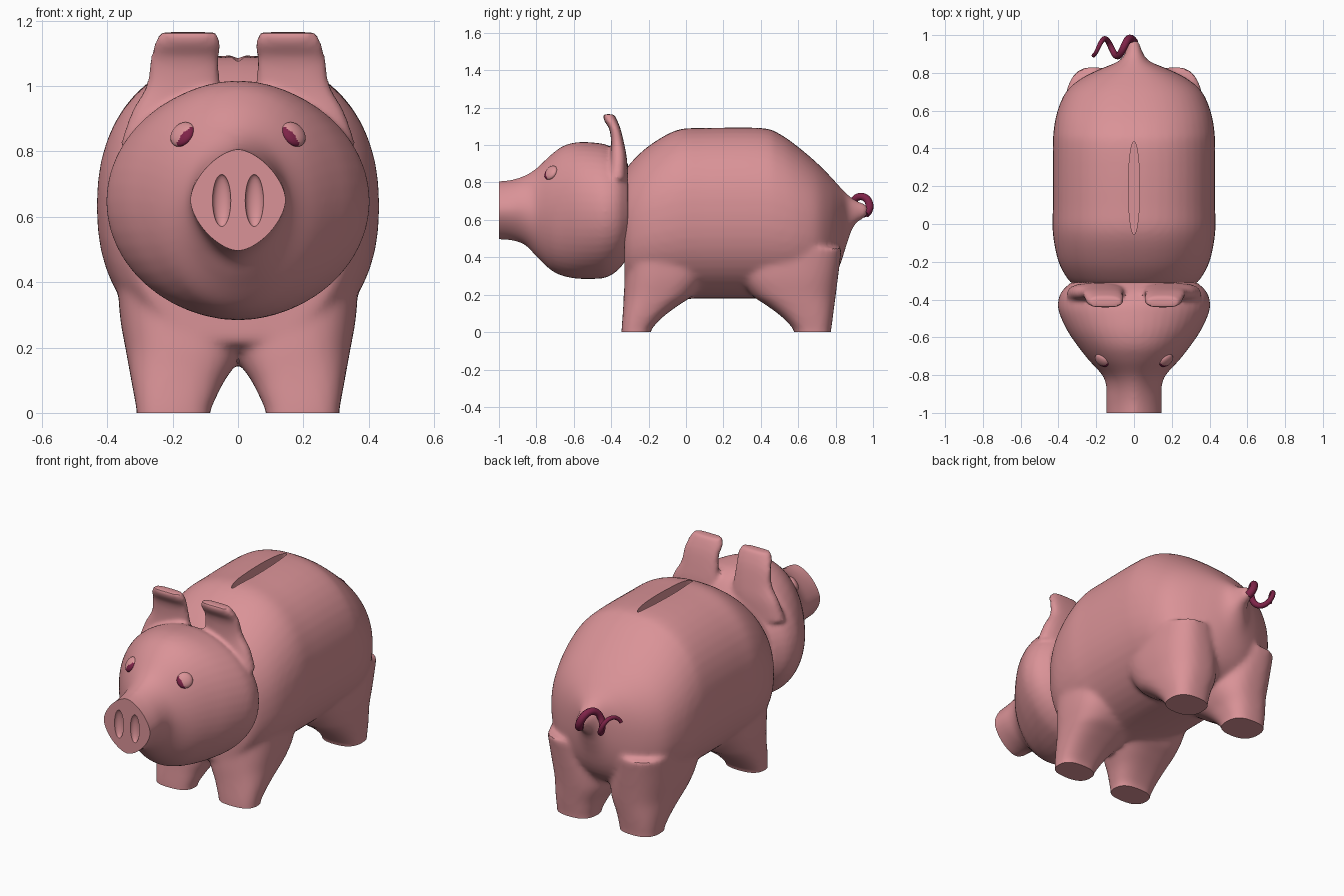
import bpy, bmesh, math
from mathutils import Vector

if "Cube" in bpy.data.objects:
    bpy.data.objects.remove(bpy.data.objects["Cube"])


def material(name, rgb):
    m = bpy.data.materials.new(name)
    m.diffuse_color = (*rgb, 1)
    m.use_nodes = True
    m.node_tree.nodes["Principled BSDF"].inputs["Base Color"].default_value = m.diffuse_color
    return m


PINK = material("pink glaze", (0.70, 0.29, 0.31))
CRIMSON = material("dark crimson", (0.21, 0.017, 0.065))


def spline_rows(rows, steps=4):
    """Catmull-Rom subdivision of a table of section values."""
    out = []
    for i in range(len(rows) - 1):
        a, b, c, d = (rows[max(0, min(len(rows) - 1, i + k))] for k in (-1, 0, 1, 2))
        for s in range(steps):
            t = s / steps
            out.append([0.5 * (2*q + (r-p)*t + (2*p - 5*q + 4*r - u)*t*t + (3*q - p - 3*r + u)*t**3)
                        for p, q, r, u in zip(a, b, c, d)])
    out.append(list(rows[-1]))
    return out


def loft(bm, rows, axis, mirror=1, sides=48):
    """Closed superellipse loft. Row: position, u centre, v centre, u half, v half, exponent."""
    rings = []
    for p, cu, cv, hu, hv, n in spline_rows(rows):
        ring = []
        for k in range(sides):
            a = 2 * math.pi * k / sides
            c, s = math.cos(a), math.sin(a)
            u = (cu + hu * math.copysign(abs(c) ** (2 / n), c)) * mirror
            v = cv + hv * math.copysign(abs(s) ** (2 / n), s)
            ring.append(bm.verts.new((u, p, v) if axis == "y" else (u, v, p)))
        rings.append(ring)
    faces = [bm.faces.new(rings[0]), bm.faces.new(rings[-1][::-1])]
    for r0, r1 in zip(rings, rings[1:]):
        for k in range(sides):
            j = (k + 1) % sides
            faces.append(bm.faces.new((r0[k], r1[k], r1[j], r0[j])))
    bmesh.ops.recalc_face_normals(bm, faces=faces)


def make_object(name, bm, mat=None):
    me = bpy.data.meshes.new(name)
    bm.to_mesh(me)
    bm.free()
    ob = bpy.data.objects.new(name, me)
    bpy.context.collection.objects.link(ob)
    if mat:
        me.materials.append(mat)
    return ob


def apply_modifier(ob, kind, **settings):
    m = ob.modifiers.new(kind, kind)
    for k, v in settings.items():
        setattr(m, k, v)
    bpy.context.view_layer.objects.active = ob
    bpy.ops.object.modifier_apply(modifier=m.name)


def blend(ob, voxel, smooth):
    """Fuse overlapping volumes into one soft skin."""
    apply_modifier(ob, "REMESH", mode="VOXEL", voxel_size=voxel)
    apply_modifier(ob, "SMOOTH", factor=0.5, iterations=smooth)


def slice_flat(ob, co, no):
    """Cut off everything beyond a plane and cap it."""
    bm = bmesh.new()
    bm.from_mesh(ob.data)
    bmesh.ops.bisect_plane(bm, geom=bm.verts[:] + bm.edges[:] + bm.faces[:],
                           plane_co=co, plane_no=no, clear_outer=True)
    bmesh.ops.holes_fill(bm, edges=[e for e in bm.edges if e.is_boundary], sides=0)
    bmesh.ops.recalc_face_normals(bm, faces=bm.faces[:])
    bm.to_mesh(ob.data)
    bm.free()


def cut(ob, cutter):
    apply_modifier(ob, "BOOLEAN", operation="DIFFERENCE", solver="EXACT", object=cutter)
    bpy.data.objects.remove(cutter)


def smooth_shade(ob, angle=40):
    bpy.ops.object.select_all(action="DESELECT")
    ob.select_set(True)
    bpy.context.view_layer.objects.active = ob
    bpy.ops.object.shade_smooth_by_angle(angle=math.radians(angle))


# Body trunk: y, half width, bottom, top
trunk = [(-.33, .30, .22, .85), (-.30, .345, .20, .90), (-.20, .40, .18, .995),
         (-.05, .43, .175, 1.08), (.10, .43, .18, 1.092), (.40, .43, .18, 1.092),
         (.50, .425, .18, 1.06), (.60, .405, .19, .99), (.70, .36, .22, .905),
         (.77, .28, .27, .835), (.82, .18, .35, .78), (.86, .085, .47, .74),
         (.90, .05, .57, .71), (.97, .025, .62, .68)]
# Front leg: z, inner x, outer x, front y, back y
leg = [(-.08, .085, .31, -.345, -.19), (0, .085, .31, -.345, -.19),
       (.05, .065, .318, -.342, -.155), (.10, .04, .327, -.338, -.10),
       (.15, .005, .336, -.335, -.03), (.20, -.02, .345, -.333, .04),
       (.30, -.03, .362, -.325, .10), (.45, 0, .37, -.31, .10)]

bm = bmesh.new()
loft(bm, [(y, 0, (b + t) / 2, w, (t - b) / 2, 2.25) for y, w, b, t in trunk], "y")
for side in (1, -1):
    for rear in (False, True):
        rows = []
        for z, x0, x1, y0, y1 in leg:
            if rear:
                x0, y0, y1 = x0 + max(0, z) * 0.15, 0.39 - y1, 0.775 + 0.13 * max(z, 0)
            rows.append((z, (x0 + x1) / 2, (y0 + y1) / 2, (x1 - x0) / 2, (y1 - y0) / 2, 2.6))
        loft(bm, rows, "z", side)
body = make_object("body", bm, PINK)
blend(body, 0.014, 10)
slice_flat(body, (0, 0, 0), (0, 0, -1))

# Coin slot
bm = bmesh.new()
loft(bm, [(z, 0, .19, .03, .245, 2) for z in (.96, 1.2)], "z")
cut(body, make_object("slot_cutter", bm))
smooth_shade(body)

# Head with snout: y, half width, bottom, top, exponent
skull = [(-1.06, .147, .495, .807, 1.6), (-1.0, .147, .495, .807, 1.6),
         (-.93, .147, .49, .815, 1.65), (-.86, .147, .465, .838, 1.75),
         (-.80, .168, .405, .875, 1.9), (-.72, .24, .33, .95, 2), (-.65, .295, .298, .998, 2),
         (-.57, .35, .285, 1.016, 2), (-.48, .393, .285, 1.012, 2), (-.42, .403, .295, 1.0, 2),
         (-.36, .385, .335, .965, 2.1), (-.31, .335, .40, .90, 2.2)]
# Ear: z, x centre, y centre, half width, half thickness, exponent
ear = [(.82, .20, -.37, .16, .06, 2.4), (.92, .185, -.362, .14, .047, 2.6),
       (1.0, .168, -.365, .113, .036, 2.8), (1.08, .163, -.378, .105, .03, 2.8),
       (1.13, .155, -.402, .10, .035, 2.8), (1.165, .152, -.415, .085, .03, 2.6)]

bm = bmesh.new()
loft(bm, [(y, 0, (b + t) / 2, w, (t - b) / 2, n) for y, w, b, t, n in skull], "y")
for side in (1, -1):
    loft(bm, ear, "z", side)
head = make_object("head", bm, PINK)
blend(head, 0.0115, 6)
slice_flat(head, (0, -1, 0), (0, -1, 0))

# Nostrils
for side in (1, -1):
    bm = bmesh.new()
    bmesh.ops.create_uvsphere(bm, u_segments=24, v_segments=14, radius=1)
    for v in bm.verts:
        v.co = Vector((side * .05 + v.co.x * .028, -1 + v.co.y * .022, .65 + v.co.z * .08))
    cut(head, make_object("nostril_cutter", bm))
smooth_shade(head)

# Eyes: flattened balls lying on the face, pupil on the inner lower edge
for side, label in ((1, "right"), (-1, "left")):
    normal = Vector((side * .55, -.65, .5)).normalized()
    look = Vector((-side * .6, -.6, -.5)).normalized()
    turn = normal.to_track_quat("Z", "Y")
    bm = bmesh.new()
    bmesh.ops.create_uvsphere(bm, u_segments=32, v_segments=20, radius=.042)
    for v in bm.verts:
        v.co = turn @ Vector((v.co.x, v.co.y, v.co.z * .5))
    for f in bm.faces:
        f.material_index = int(f.calc_center_median().dot(look) > .016)
    bmesh.ops.translate(bm, verts=bm.verts, vec=(side * .17, -.722, .852))
    eye = make_object(label + "_eye", bm, PINK)
    eye.data.materials.append(CRIMSON)
    smooth_shade(eye)

# Curly tail: tapering tube along a sideways helix
curve = bpy.data.curves.new("tail", "CURVE")
curve.dimensions = "3D"
curve.bevel_depth = 0.02
curve.bevel_resolution = 4
curve.use_fill_caps = True
spline = curve.splines.new("POLY")
count = 70
spline.points.add(count - 1)
for i, p in enumerate(spline.points):
    f = i / (count - 1)
    t = -1.0 + f * (3 * math.pi + .7)
    p.co = (-.215 * f, .935 + .046 * math.cos(t), .675 + .05 * math.sin(t), 1)
    p.radius = 1.15 - .65 * f
tail = bpy.data.objects.new("tail", curve)
bpy.context.collection.objects.link(tail)
curve.materials.append(CRIMSON)
